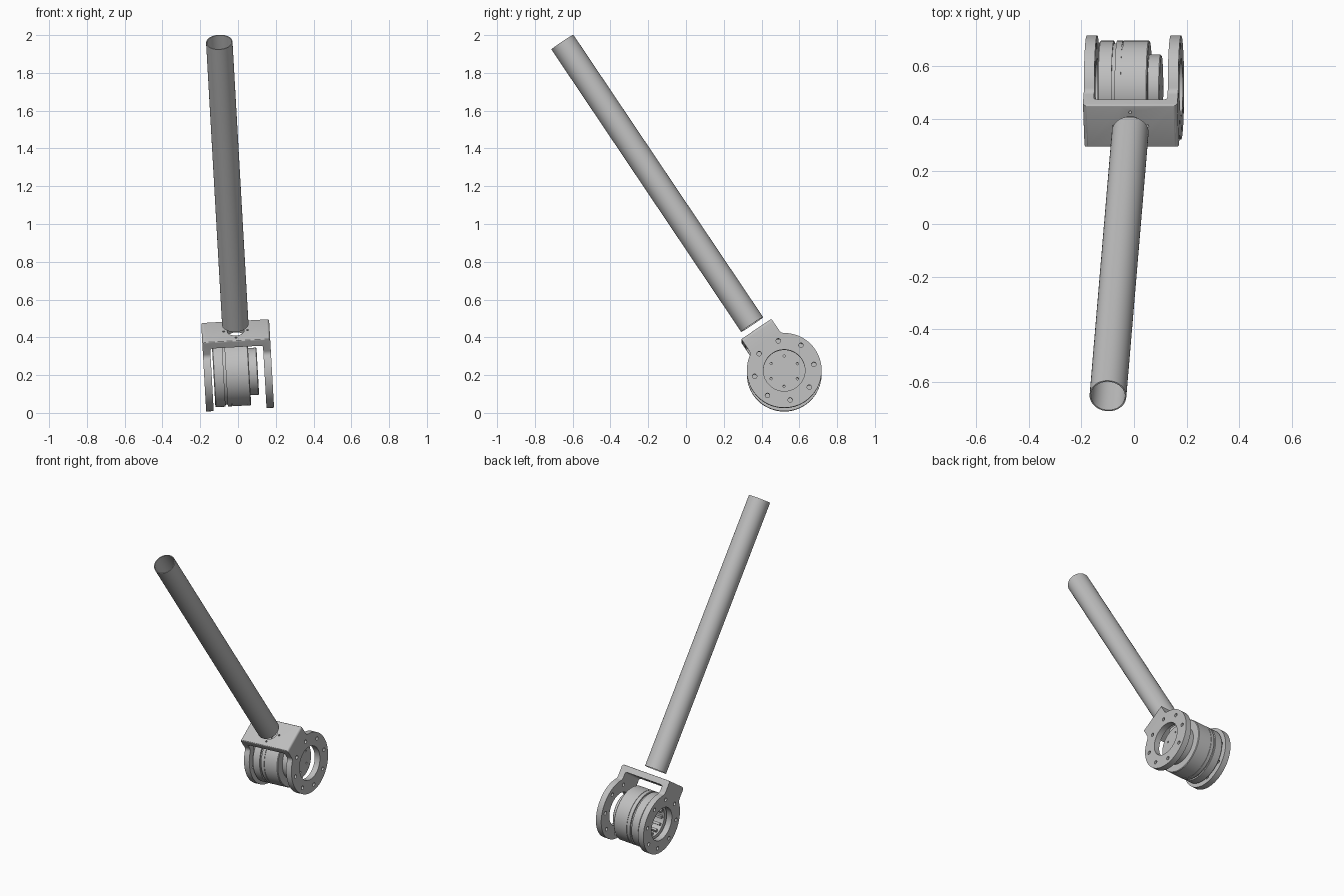
import bpy
import bmesh
from math import sin, cos, pi, sqrt, atan2, radians
from mathutils import Matrix, Vector

if "Cube" in bpy.data.objects:
    bpy.data.objects.remove(bpy.data.objects["Cube"])

# Tilted frame: u runs along the joint axis, w along the tube
w = Vector((-0.047, -0.557, 0.829)).normalized()
u = Vector((w.z, 0, -w.x)).normalized()
v = w.cross(u)
FRAME = Matrix((u, v, w)).transposed().to_4x4()
FRAME.translation = (0, 0.52, 0.215)

grey = bpy.data.materials.new("machined_grey")
grey.use_nodes = True
COLOUR = (0.52, 0.52, 0.52, 1)
grey.diffuse_color = COLOUR
grey.node_tree.nodes["Principled BSDF"].inputs["Base Color"].default_value = COLOUR

# Ways to place a flat outline: extruded along u, v or w
ALONG_U = lambda a, b, t: (t, a, b)
ALONG_V = lambda a, b, t: (a, t, b)
ALONG_W = lambda a, b, t: (a, b, t)


def arc(cx, cy, r, start, end, steps):
    return [(cx + r * cos(start + (end - start) * i / steps),
             cy + r * sin(start + (end - start) * i / steps)) for i in range(steps + 1)]


def circle(cx, cy, r, sides=20):
    return arc(cx, cy, r, 0, 2 * pi, sides)[:-1]


def prism(bm, outline, lo, hi, place):
    low = [bm.verts.new(place(a, b, lo)) for a, b in outline]
    high = [bm.verts.new(place(a, b, hi)) for a, b in outline]
    bm.faces.new(low)
    bm.faces.new(high[::-1])
    for i in range(len(low)):
        j = (i + 1) % len(low)
        bm.faces.new((low[i], high[i], high[j], low[j]))


def finish(name, bm):
    bmesh.ops.recalc_face_normals(bm, faces=bm.faces)
    mesh = bpy.data.meshes.new(name)
    bm.to_mesh(mesh)
    bm.free()
    mesh.materials.append(grey)
    obj = bpy.data.objects.new(name, mesh)
    bpy.context.collection.objects.link(obj)
    return obj


def prisms(name, outlines, lo, hi, place):
    bm = bmesh.new()
    for outline in outlines:
        prism(bm, outline, lo, hi, place)
    return finish(name, bm)


def lathe(name, profile, axis, closed=False, sides=72):
    # Profile points are (distance along axis, radius)
    bm = bmesh.new()
    verts = [bm.verts.new((a, r, 0) if axis.x else (r, 0, a)) for a, r in profile]
    pairs = list(zip(verts, verts[1:])) + ([(verts[-1], verts[0])] if closed else [])
    edges = [bm.edges.new(p) for p in pairs]
    bmesh.ops.spin(bm, geom=verts + edges, cent=(0, 0, 0), axis=axis,
                   angle=2 * pi, steps=sides)
    bmesh.ops.remove_doubles(bm, verts=bm.verts, dist=0.00005)
    return finish(name, bm)


def boolean(obj, cutter, operation):
    mod = obj.modifiers.new("cut", "BOOLEAN")
    mod.operation = operation
    mod.solver = "EXACT"
    mod.object = cutter
    deps = bpy.context.evaluated_depsgraph_get()
    mesh = bpy.data.meshes.new_from_object(obj.evaluated_get(deps))
    obj.modifiers.clear()
    obj.data = mesh
    bpy.data.objects.remove(cutter)


def ring_of(count, radius, hole, offset):
    return [circle(radius * cos(offset + 2 * pi * i / count),
                   radius * sin(offset + 2 * pi * i / count), hole) for i in range(count)]


# Bracket: U section crossed with the outline of a disc and its neck
R, NECK, TOP, HALF, THICK, FILLET = 0.198, 0.096, 0.265, 0.18, 0.04, 0.03
fv = NECK + FILLET
fw = sqrt((R + FILLET) ** 2 - fv ** 2)
touch = atan2(fw, fv)
side = arc(0, 0, R, -pi / 2, touch, 40)
side += arc(fv, fw, FILLET, pi + touch, pi, 8)[1:]
side += arc(NECK - 0.006, TOP - 0.006, 0.006, 0, pi / 2, 4)
outline = side + [(-a, b) for a, b in reversed(side)][:-1]
half_u = [(HALF - THICK, -0.3), (HALF, -0.3)]
half_u += arc(HALF - 0.015, TOP - 0.015, 0.015, 0, pi / 2, 6)
inner = HALF - THICK
under = arc(inner - 0.012, TOP - THICK - 0.012, 0.012, pi / 2, 0, 5)
mirror = lambda pts: [(-a, b) for a, b in reversed(pts)]
section = half_u + mirror(half_u) + mirror(under) + under
bracket = prisms("yoke_bracket", [outline], -0.3, 0.3, ALONG_U)
boolean(bracket, prisms("section_cutter", [section], -0.4, 0.4, ALONG_V), "INTERSECT")

# Bearing openings and bolt circles through both cheeks
cheek_holes = [circle(0, 0, 0.11, 64)] + ring_of(8, 0.16, 0.012, pi / 8)
boolean(bracket, prisms("cheek_cutter", cheek_holes, -0.4, 0.4, ALONG_U), "DIFFERENCE")
# Cable opening and four screw holes under the tube
top_holes = [circle(0, 0, 0.045, 40)] + ring_of(4, 0.063, 0.006, 0)
boolean(bracket, prisms("top_cutter", top_holes, 0.21, 0.3, ALONG_W), "DIFFERENCE")

# Motor: stepped drum with grooves, output hub and a hollow rear end
drum = [(-0.06, 0), (-0.06, 0.1), (-0.13, 0.1), (-0.13, 0.174), (-0.126, 0.178),
        (-0.076, 0.178), (-0.076, 0.168), (-0.064, 0.168), (-0.064, 0.178),
        (-0.041, 0.178), (-0.041, 0.175), (-0.038, 0.175), (-0.038, 0.178),
        (0.056, 0.178), (0.06, 0.174), (0.06, 0.125), (0.101, 0.125),
        (0.105, 0.121), (0.105, 0)]
motor = lathe("motor_housing", drum, Vector((1, 0, 0)))
screws = ring_of(6, 0.08, 0.006, radians(56))
boolean(motor, prisms("screw_cutter", screws, 0.09, 0.12, ALONG_U), "DIFFERENCE")

# Ribs and centre boss inside the rear recess
ribs = []
for i in range(12):
    a = 2 * pi * i / 12
    ribs.append([(r * cos(a) - s * sin(a), r * sin(a) + s * cos(a))
                 for r, s in ((0.08, -0.008), (0.102, -0.008), (0.102, 0.008), (0.08, 0.008))])
rib_set = prisms("motor_ribs", ribs, -0.12, -0.058, ALONG_U)
boss = prisms("motor_boss", [circle(0, 0, 0.035, 32)], -0.08, -0.058, ALONG_U)

# Long hollow tube
tube = lathe("arm_tube", [(0.305, 0.065), (0.305, 0.07), (2.108, 0.07), (2.108, 0.065)],
             Vector((0, 0, 1)), closed=True)

# Tilt every part into place and smooth the round surfaces
for obj in (bracket, motor, rib_set, boss, tube):
    obj.data.transform(FRAME)
    bpy.ops.object.select_all(action="DESELECT")
    obj.select_set(True)
    bpy.context.view_layer.objects.active = obj
    bpy.ops.object.shade_smooth_by_angle(angle=radians(30))
